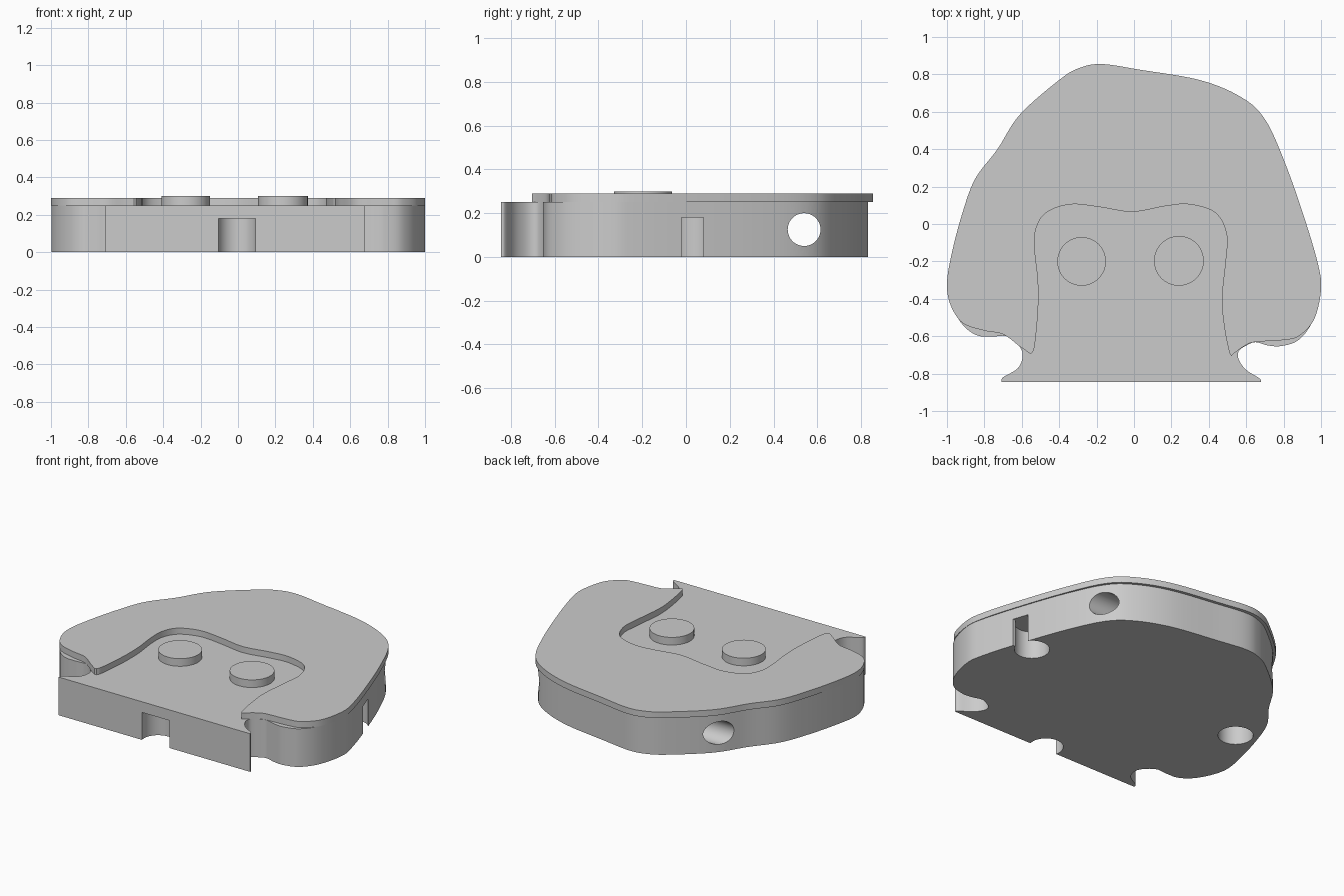
import bpy, bmesh, math
from mathutils import Vector

if "Cube" in bpy.data.objects:
    bpy.data.objects.remove(bpy.data.objects["Cube"])

grey = bpy.data.materials.new("light_grey")
grey.diffuse_color = (0.6, 0.6, 0.6, 1)
grey.use_nodes = True
grey.node_tree.nodes["Principled BSDF"].inputs["Base Color"].default_value = grey.diffuse_color


def spline(points, steps=7):
    """Smooth Catmull-Rom curve through the points, open ended."""
    p = [Vector(q) for q in points]
    p = [2 * p[0] - p[1]] + p + [2 * p[-1] - p[-2]]
    out = []
    for a, b, c, d in zip(p, p[1:], p[2:], p[3:]):
        for i in range(steps):
            t = i / steps
            out.append(0.5 * (2 * b + (c - a) * t + (2 * a - 5 * b + 4 * c - d) * t * t
                              + (3 * b - a - 3 * c + d) * t ** 3))
    return out + [p[-2]]


def slab(name, outline, z0, z1):
    """Solid plate from a closed outline."""
    bm = bmesh.new()
    face = bm.faces.new([bm.verts.new((q[0], q[1], z0)) for q in outline])
    top = bmesh.ops.extrude_face_region(bm, geom=[face])["geom"]
    bmesh.ops.translate(bm, vec=(0, 0, z1 - z0),
                        verts=[g for g in top if isinstance(g, bmesh.types.BMVert)])
    bmesh.ops.recalc_face_normals(bm, faces=bm.faces)
    mesh = bpy.data.meshes.new(name)
    bm.to_mesh(mesh)
    bm.free()
    ob = bpy.data.objects.new(name, mesh)
    bpy.context.collection.objects.link(ob)
    mesh.materials.append(grey)
    return ob


def disc(name, x, y, r, z0, z1, n=64):
    ring = [(x + r * math.cos(2 * math.pi * i / n), y + r * math.sin(2 * math.pi * i / n))
            for i in range(n)]
    return slab(name, ring, z0, z1)


def activate(ob):
    bpy.ops.object.select_all(action='DESELECT')
    ob.select_set(True)
    bpy.context.view_layer.objects.active = ob


def cut(target, cutter):
    mod = target.modifiers.new("cut", 'BOOLEAN')
    mod.operation = 'DIFFERENCE'
    mod.solver = 'EXACT'
    mod.object = cutter
    activate(target)
    bpy.ops.object.modifier_apply(modifier=mod.name)
    bpy.data.objects.remove(cutter, do_unlink=True)


# Thick base: one smooth run from front right corner to front left corner
base = slab("base", spline([
    (.68, -.845), (.67, -.825), (.60, -.78), (.56, -.725), (.56, -.68), (.60, -.65), (.65, -.632),
    (.72, -.65), (.79, -.652), (.88, -.62), (.955, -.52), (.998, -.35), (.98, -.22),
    (.908, .02), (.80, .32), (.688, .55), (.56, .665), (.345, .752), (.03, .805),
    (-.17, .833), (-.285, .813), (-.395, .75), (-.60, .57), (-.72, .39), (-.84, .23),
    (-.912, .05), (-.97, -.16), (-.998, -.32), (-.975, -.435), (-.915, -.54), (-.84, -.595),
    (-.76, -.602), (-.68, -.60), (-.62, -.645), (-.595, -.70), (-.62, -.77), (-.70, -.82),
    (-.71, -.845)]), 0, .25)

# Round sockets in the underside, with a slot out to the right edge
cut(base, disc("front_socket", -.005, -.82, .103, -.1, .18))
cut(base, disc("left_socket", -.78, .01, .105, -.1, .18))
cut(base, disc("right_socket", .805, .015, .105, -.1, .18))
cut(base, slab("right_slot", [(.85, -.02), (1.1, -.02), (1.1, .05), (.85, .05)], -.1, .18))

# Hanging hole straight through the sides
bore = disc("bore", 0, 0, .075, -1.5, 1.5)
bore.rotation_euler = (0, math.pi / 2, 0)
bore.location = (0, .54, .125)
bpy.context.view_layer.update()
cut(base, bore)

# Raised hair plate: outer edge from right tip to left tip, then the fringe back
outer = spline([
    (.52, -.705), (.55, -.68), (.62, -.637), (.70, -.627), (.80, -.62), (.88, -.60),
    (.963, -.51), (1, -.35), (.985, -.22), (.915, .02), (.81, .32), (.70, .56),
    (.57, .68), (.35, .77), (.03, .825), (-.17, .855), (-.29, .835), (-.40, .77),
    (-.61, .585), (-.73, .40), (-.85, .24), (-.92, .05), (-.975, -.16), (-1, -.32),
    (-.98, -.435), (-.915, -.53), (-.80, -.57), (-.70, -.59), (-.61, -.655), (-.555, -.693)])
fringe = spline([
    (-.545, -.69), (-.53, -.645), (-.513, -.46), (-.513, -.30), (-.53, -.14), (-.525, -.03),
    (-.47, .06), (-.34, .105), (-.18, .09), (-.01, .065), (.165, .095), (.295, .105),
    (.435, .06), (.495, -.055), (.49, -.19), (.47, -.40), (.485, -.565), (.51, -.69)])
hair = slab("hair", outer + fringe, .25, .29)

# Eyes
eyes = [disc("left_eye", -.28, -.20, .13, .25, .30),
        disc("right_eye", .24, -.197, .133, .25, .30)]

# Smooth walls with crisp edges
for ob in [base, hair] + eyes:
    activate(ob)
    bpy.ops.object.shade_smooth_by_angle(angle=math.radians(30))
